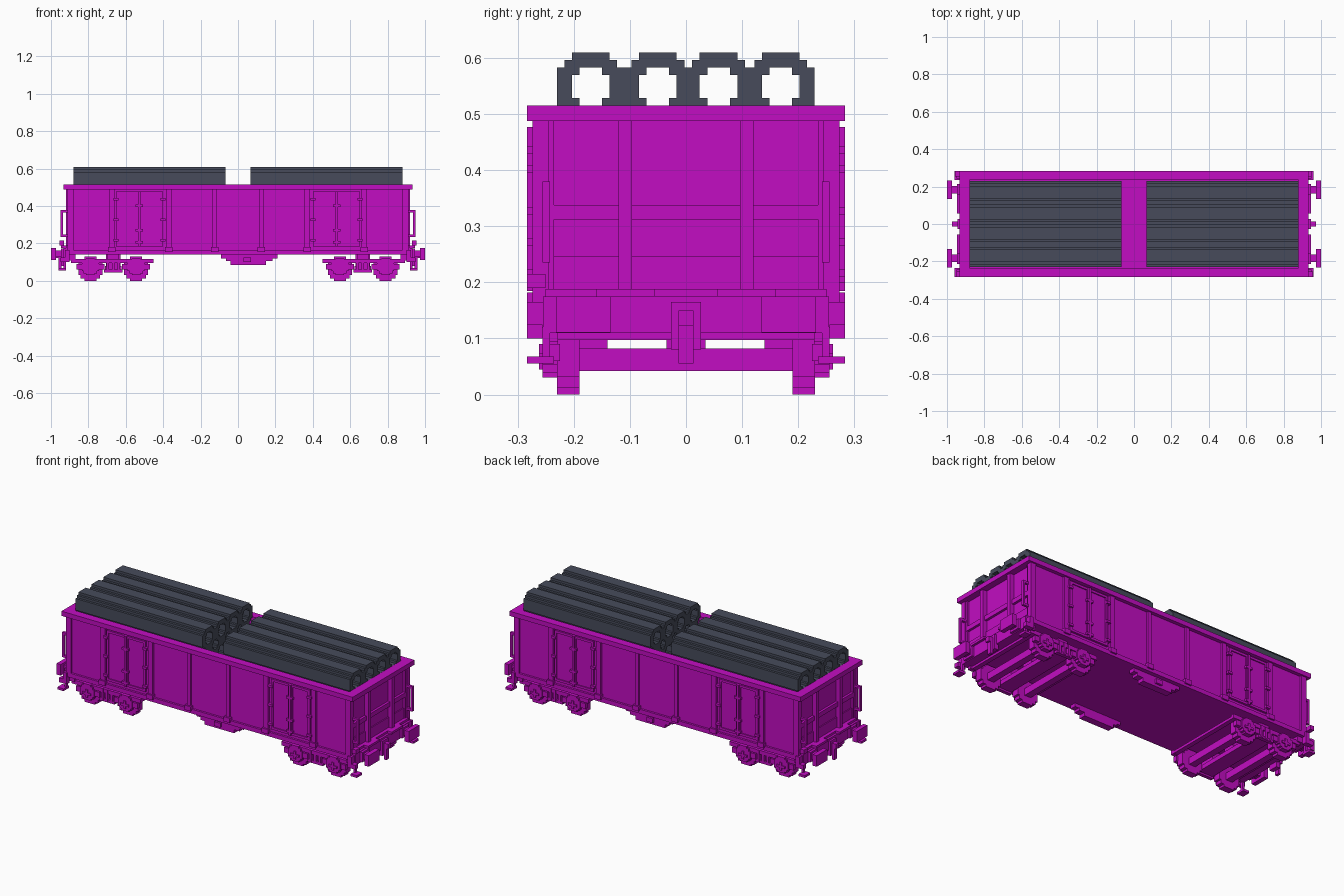
import bpy, bmesh
from mathutils import Matrix

if "Cube" in bpy.data.objects:
    bpy.data.objects.remove(bpy.data.objects["Cube"], do_unlink=True)

V = 0.0134  # size of one block step
BOTH = (-1, 1)


def material(name, rgb):
    m = bpy.data.materials.new(name)
    m.use_nodes = True
    m.diffuse_color = (*rgb, 1)
    m.node_tree.nodes["Principled BSDF"].inputs["Base Color"].default_value = (*rgb, 1)
    return m


MAGENTA = material("magenta paint", (0.54, 0.004, 0.54))
GREY = material("dark grey steel", (0.063, 0.071, 0.105))


def add_box(bm, x0, x1, y0, y1, z0, z1):
    size = Matrix.Diagonal((x1 - x0, y1 - y0, z1 - z0, 1))
    centre = Matrix.Translation(((x0 + x1) / 2, (y0 + y1) / 2, (z0 + z1) / 2))
    bmesh.ops.create_cube(bm, size=1, matrix=centre @ size)


def boxes(name, items, mat=MAGENTA, mx=False, my=False, turn=False):
    """One object of boxes, repeated by mirroring or by a half turn."""
    bm = bmesh.new()
    copies = [(1, 1)]
    if turn:
        copies.append((-1, -1))
    else:
        copies = [(a, b) for a in (BOTH if mx else (1,)) for b in (BOTH if my else (1,))]
    for a, b in copies:
        for x0, x1, y0, y1, z0, z1 in items:
            xs, ys = sorted((a * x0, a * x1)), sorted((b * y0, b * y1))
            add_box(bm, *xs, *ys, z0, z1)
    mesh = bpy.data.meshes.new(name)
    bm.to_mesh(mesh)
    bm.free()
    mesh.materials.append(mat)
    ob = bpy.data.objects.new(name, mesh)
    bpy.context.collection.objects.link(ob)
    return ob


def around(x, z, r, y0, y1):
    """Stepped round disc with its axis along y."""
    return [(x - r, x + r, y0, y1, z - r * 0.5, z + r * 0.5),
            (x - r * 0.8, x + r * 0.8, y0, y1, z - r * 0.8, z + r * 0.8),
            (x - r * 0.5, x + r * 0.5, y0, y1, z - r, z + r)]


# Body shell
SIDE, RIB, RIM = 0.262, 0.274, 0.283
boxes("floor", [(-0.9, 0.9, -SIDE, SIDE, 0.14, 0.247)])
boxes("side_walls", [(-0.906, 0.906, 0.235, SIDE, 0.14, 0.5)], my=True)
boxes("end_walls", [(0.88, 0.894, -SIDE, SIDE, 0.14, 0.5)], mx=True)
boxes("top_rim_sides", [(-0.933, 0.933, 0.235, RIM, 0.488, 0.515)], my=True)
boxes("top_rim_ends", [(0.88, 0.933, -0.235, 0.235, 0.488, 0.515)], mx=True)
boxes("bottom_sills", [(-0.906, 0.906, 0.24, RIB, 0.14, 0.165)], my=True)

# Side ribs and corner posts
ribs = [(c - w, c + w, 0.25, RIB, 0.14, 0.49)
        for c, w in ((0.125, 0.011), (0.37, 0.014), (0.675, 0.014))]
ribs += [(c - 0.02, c + 0.02, 0.25, RIM, 0.155, 0.182) for c in (0.125, 0.37, 0.675)]
boxes("side_ribs", ribs, mx=True, my=True)
boxes("corner_posts", [(0.88, 0.912, 0.245, RIB, 0.14, 0.49)], mx=True, my=True)

# Double doors with frames, hinges and locking bars
L, R, LOW, TOP = 0.402, 0.652, 0.185, 0.477
MID = (L + R) / 2
doors = [(L, R, 0.25, SIDE + 0.006, LOW, TOP)]
for x in (L, MID - V, MID, R - V):
    doors.append((x, x + V, 0.25, RIB, LOW, TOP))
for z in (LOW, TOP - V):
    doors.append((L, R, 0.25, RIB, z, z + V))
boxes("doors", doors, mx=True, my=True)
latches = [(MID - 0.02, MID + 0.02, 0.25, RIM, z, z + V) for z in (0.2, 0.265, 0.395)]
latches += [(x - V, x + V, 0.25, RIM, z, z + V) for x in (L, R) for z in (0.21, 0.32, 0.43)]
latches.append((MID - V / 2, MID + V / 2, 0.25, RIM, LOW, TOP))
boxes("door_latches", latches, mx=True, my=True)

# End frames
boxes("end_posts", [(0.88, 0.92, 0.096, 0.12, 0.11, 0.49)], mx=True, my=True)
boxes("end_rails", [(0.88, 0.908, -0.25, 0.25, 0.312, 0.338),
                    (0.88, 0.92, -0.25, 0.25, 0.175, 0.188)], mx=True)
boxes("end_beams", [(0.87, 0.933, -0.255, 0.255, 0.11, 0.175)], mx=True)
boxes("end_treads", [(0.92, 0.947, 0.055, 0.16, 0.175, 0.188)], mx=True, my=True)

# Grab handles and corner steps
rails = []
for z0, z1 in ((0.235, 0.38), ):
    rails.append((0.935, 0.948, 0.242, 0.256, z0, z1))
    rails += [(0.9, 0.948, 0.242, 0.256, z, z + V) for z in (z0, z1 - V)]
boxes("grab_handles", rails, mx=True, my=True)
boxes("corner_brackets", [(0.9, 0.95, 0.256, RIM, 0.1, 0.125),
                          (0.9, 0.925, 0.25, RIM, 0.12, 0.165)], mx=True, my=True)
boxes("shunter_steps", [(0.92, 0.933, 0.242, 0.256, 0.06, 0.12),
                        (0.92, 0.96, 0.235, RIM, 0.055, 0.068)], mx=True, my=True)
boxes("signal_brackets", [(0.93, 0.955, -RIM, -0.25, 0.19, 0.215)], turn=True)

# Buffers and couplers
boxes("buffers", [(0.92, 0.98, 0.162, 0.202, 0.128, 0.162),
                  (0.92, 0.947, 0.15, 0.215, 0.115, 0.172),
                  (0.974, 1.0, 0.135, 0.232, 0.111, 0.175)], mx=True, my=True)
boxes("couplers", [(0.92, 0.945, -0.027, 0.027, 0.08, 0.165),
                   (0.94, 0.972, -0.0135, 0.0135, 0.122, 0.15),
                   (0.945, 0.96, -0.0135, 0.0135, 0.055, 0.125)], mx=True)

# Bogies: wheels, axles, frames, axle boxes and springs
CENTRE, REACH = 0.667, 0.122
wheels, axles, axle_boxes = [], [], []
for s in BOTH:
    x = CENTRE + s * REACH
    wheels += around(x, 0.065, 0.065, 0.19, 0.23)
    axles.append((x - 0.02, x + 0.02, -0.2, 0.2, 0.042, 0.082))
    axle_boxes += around(x, 0.075, 0.045, 0.225, 0.256)
    axle_boxes += [(x - 0.075, x + 0.075, 0.225, 0.25, 0.06, 0.09),
                   (x - 0.027, x + 0.027, 0.25, 0.262, 0.06, 0.073),
                   (x - 0.0067, x + 0.0067, 0.25, 0.262, 0.045, 0.09)]
boxes("wheels", wheels, mx=True, my=True)
boxes("axles", axles, mx=True)
boxes("axle_boxes", axle_boxes, mx=True, my=True)

frame = [(CENTRE - 0.215, CENTRE + 0.225, 0.228, 0.248, 0.095, 0.118),
         (CENTRE - 0.05, CENTRE + 0.05, 0.228, 0.248, 0.045, 0.06)]
frame += [(CENTRE + d - 0.007, CENTRE + d + 0.007, 0.228, 0.25, 0.05, 0.118)
          for d in (-0.03, 0, 0.03)]
boxes("bogie_frames", frame, mx=True, my=True)
boxes("bogie_bolsters", [(CENTRE - 0.045, CENTRE + 0.045, -0.235, 0.235, 0.055, 0.08),
                         (CENTRE - 0.04, CENTRE + 0.04, -0.035, 0.035, 0.08, 0.14)], mx=True)
crossbars = [(CENTRE + d - 0.013, CENTRE + d + 0.013, -0.235, 0.235, 0.097, 0.112)
             for d in (-0.2, 0.2)]
boxes("bogie_crossbars", crossbars, mx=True)
boxes("bogie_supports", [(CENTRE - 0.03, CENTRE + 0.03, 0.14, 0.235, 0.08, 0.142)],
      mx=True, my=True)

# Brake gear under the middle
boxes("brake_gear", [(-0.09, 0.21, 0.215, 0.25, 0.12, 0.142),
                     (-0.065, 0.185, 0.21, 0.25, 0.105, 0.122),
                     (-0.04, 0.15, 0.21, 0.25, 0.085, 0.107),
                     (0.03, 0.07, 0.25, 0.262, 0.1, 0.125)], my=True)


# Stacked pipes, each a stepped ring
def pipe(x0, x1, y, z):
    def bar(a, b, c, d):
        return (x0, x1, y + a * V, y + b * V, z + c * V, z + d * V)
    parts = []
    for s in BOTH:
        for a, b, h in ((2.5, 3.5, 3.5), (3.5, 4.5, 2.5)):
            lo, hi = sorted((s * a, s * b))
            parts.append(bar(lo, hi, -h, h))
            if h == 3.5:
                parts.append(bar(-2.5, 2.5, lo, hi))
            else:
                parts.append(bar(-2.5, 2.5, lo, hi))
        for t in BOTH:
            lo, hi = sorted((s * 1.5, s * 2.5))
            c, d = sorted((t * 1.5, t * 2.5))
            parts.append(bar(lo, hi, c, d))
    return parts


load = []
for layer in range(3):
    for y in (-0.17, -0.05, 0.058, 0.169):
        load += pipe(0.067, 0.88, y, 0.549 - layer * 9 * V)
boxes("pipes", load, GREY, mx=True)
